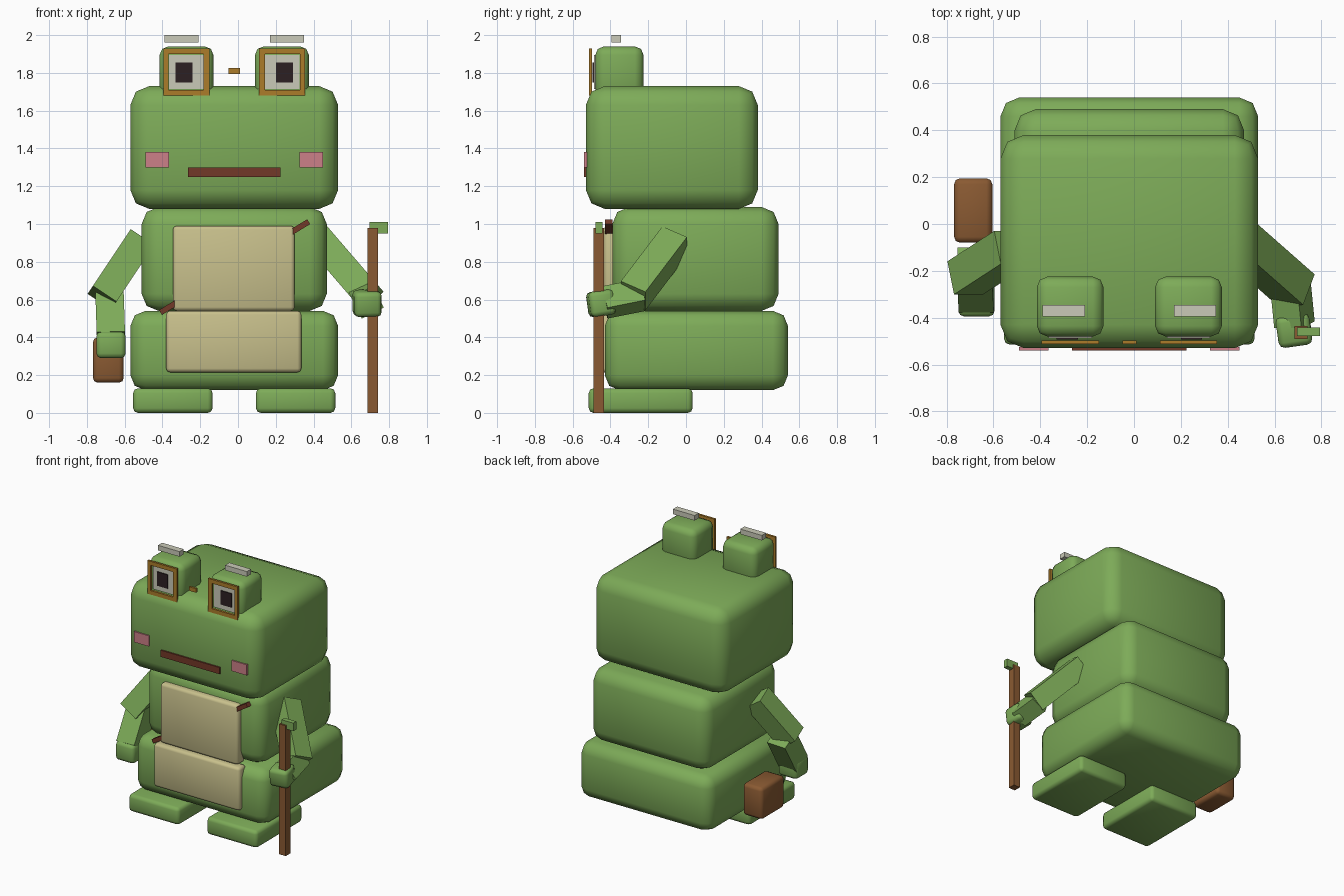
import bpy, math
from mathutils import Vector, Matrix

if "Cube" in bpy.data.objects:
    bpy.data.objects.remove(bpy.data.objects["Cube"])

CX = -0.02  # symmetry plane of the body


def mat(name, rgb):
    m = bpy.data.materials.new(name)
    m.diffuse_color = (*rgb, 1)
    m.use_nodes = True
    m.node_tree.nodes["Principled BSDF"].inputs["Base Color"].default_value = m.diffuse_color
    return m


GREEN = mat("frog_green", (0.205, 0.407, 0.098))
CREAM = mat("belly_cream", (0.578, 0.527, 0.262))
BROWN = mat("wood_brown", (0.254, 0.102, 0.032))
RED = mat("dark_red_brown", (0.171, 0.040, 0.021))
PINK = mat("cheek_pink", (0.604, 0.216, 0.246))
GOLD = mat("glasses_gold", (0.413, 0.202, 0.023))
WHITE = mat("off_white", (0.591, 0.591, 0.479))
BLACK = mat("pupil_black", (0.025, 0.014, 0.016))


def block(name, size, m, matrix, bevel=0):
    bpy.ops.mesh.primitive_cube_add(size=1)
    o = bpy.context.object
    o.name = name
    o.data.transform(Matrix.Diagonal((*size, 1)))
    o.matrix_world = matrix
    o.data.materials.append(m)
    if bevel:
        b = o.modifiers.new("round", 'BEVEL')
        b.width, b.segments = bevel, 2
        bpy.ops.object.modifier_apply(modifier="round")
        bpy.ops.object.shade_smooth_by_angle(angle=math.radians(60))
    return o


def box(name, xs, ys, zs, m, bevel=0):
    """Axis-aligned box given by its extents."""
    size = [r[1] - r[0] for r in (xs, ys, zs)]
    mid = [sum(r) / 2 for r in (xs, ys, zs)]
    return block(name, size, m, Matrix.Translation(mid), bevel)


def limb(name, a, b, width):
    """Square beam running from a down to b, tilted about x and then y."""
    a, b = Vector(a), Vector(b)
    u = (a - b).normalized()
    rx = math.asin(-u.y)
    ry = math.atan2(u.x, u.z)
    rot = Matrix.Rotation(ry, 4, 'Y') @ Matrix.Rotation(rx, 4, 'X')
    return block(name, (width, width, (a - b).length), GREEN,
                 Matrix.Translation((a + b) / 2) @ rot)


# Stacked body
box("hips", (-0.57, 0.53), (-0.43, 0.54), (0.12, 0.54), GREEN, 0.08)
box("torso", (-0.51, 0.47), (-0.39, 0.49), (0.54, 1.09), GREEN, 0.09)
box("head", (-0.57, 0.53), (-0.53, 0.38), (1.08, 1.73), GREEN, 0.10)
box("lower_belly", (-0.38, 0.335), (-0.465, -0.38), (0.215, 0.54), CREAM, 0.02)
box("upper_belly", (-0.345, 0.30), (-0.435, -0.34), (0.54, 0.99), CREAM, 0.02)

# Paired parts
for side, s in (("left", -1), ("right", 1)):
    def pair(name, a, b, ys, zs, m, bevel=0):
        xs = sorted((CX + s * a, CX + s * b))
        return box(side + "_" + name, xs, ys, zs, m, bevel)

    pair("foot", 0.115, 0.535, (-0.515, 0.035), (0, 0.13), GREEN, 0.025)
    pair("eye_socket", 0.11, 0.395, (-0.48, -0.225), (1.65, 1.94), GREEN, 0.045)
    pair("eye_white", 0.16, 0.345, (-0.487, -0.478), (1.715, 1.895), WHITE)
    pair("pupil", 0.22, 0.31, (-0.494, -0.486), (1.75, 1.855), BLACK)
    pair("brow", 0.19, 0.37, (-0.395, -0.345), (1.962, 2.0), WHITE)
    pair("cheek", 0.345, 0.47, (-0.539, -0.525), (1.30, 1.38), PINK)
    # Square glasses rim
    rim = (-0.513, -0.497)
    pair("rim_inner", 0.13, 0.162, rim, (1.68, 1.93), GOLD)
    pair("rim_outer", 0.348, 0.375, rim, (1.68, 1.93), GOLD)
    pair("rim_top", 0.162, 0.348, rim, (1.90, 1.93), GOLD)
    pair("rim_bottom", 0.162, 0.348, rim, (1.68, 1.71), GOLD)

box("glasses_bridge", (-0.05, 0.01), (-0.513, -0.497), (1.795, 1.825), GOLD)
box("mouth", (-0.265, 0.225), (-0.541, -0.52), (1.25, 1.30), RED)

# Diagonal strap behind the upper belly plate
block("strap", (0.92, 0.04, 0.03), RED,
      Matrix.Translation((-0.018, -0.41, 0.772)) @ Matrix.Rotation(math.radians(-31.5), 4, 'Y'))
box("bag", (-0.768, -0.605), (-0.08, 0.195), (0.16, 0.40), BROWN, 0.025)

# Arms and hands
limb("left_upper_arm", (-0.52, -0.10, 0.91), (-0.72, -0.23, 0.61), 0.15)
limb("left_forearm", (-0.68, -0.165, 0.63), (-0.672, -0.315, 0.39), 0.15)
box("left_hand", (-0.75, -0.595), (-0.395, -0.24), (0.29, 0.43), GREEN, 0.025)
limb("right_upper_arm", (0.44, -0.06, 0.91), (0.69, -0.28, 0.62), 0.15)
limb("right_forearm", (0.665, -0.23, 0.625), (0.685, -0.43, 0.585), 0.13)
block("right_hand", (0.145, 0.135, 0.135), GREEN,
      Matrix.Translation((0.683, -0.45, 0.58)) @ Matrix.Rotation(math.radians(8), 4, 'X')
      @ Matrix.Rotation(math.radians(8), 4, 'Z'), 0.025)

# Walking stick
box("stick", (0.685, 0.74), (-0.49, -0.435), (0, 0.98), BROWN)
box("stick_leaf", (0.695, 0.795), (-0.478, -0.442), (0.95, 1.01), GREEN)
